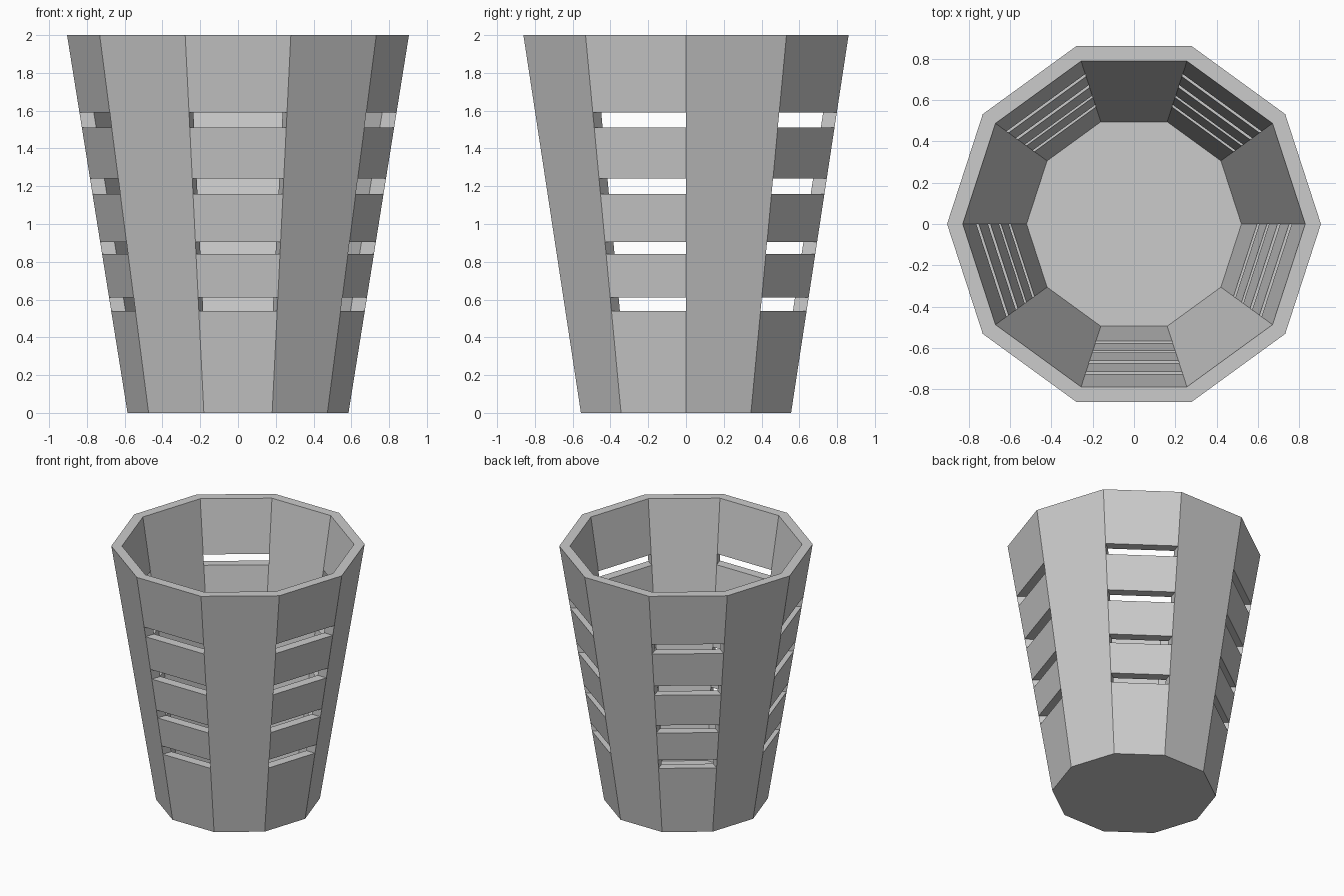
import bpy, bmesh
from math import cos, sin, pi

if "Cube" in bpy.data.objects:
    bpy.data.objects.remove(bpy.data.objects["Cube"])

SIDES = 10
HEIGHT, R_BOTTOM, R_TOP, WALL, FLOOR = 2.0, 0.585, 0.905, 0.076, 0.07
SLOTS = [(0.54, 0.61), (0.84, 0.905), (1.16, 1.24), (1.51, 1.59)]

bm = bmesh.new()


def ring(z, inset, level):
    """Ring of vertices following the flared wall."""
    r = R_BOTTOM + (R_TOP - R_BOTTOM) * level / HEIGHT - inset
    return [bm.verts.new((r * cos(2 * pi * i / SIDES), r * sin(2 * pi * i / SIDES), z))
            for i in range(SIDES)]


# Matching outer and inner rings at the base, slot edges and rim
levels = [0.0] + [z for slot in SLOTS for z in slot] + [HEIGHT]
outer = [ring(z, 0, z) for z in levels]
inner = [ring(max(z, FLOOR), WALL, max(z, FLOOR)) for z in levels]

# Wall panels; every other side is left open at the slots
for k in range(len(levels) - 1):
    is_slot_row = k % 2 == 1
    for i in range(SIDES):
        j = (i + 1) % SIDES
        o, o2, n, n2 = outer[k], outer[k + 1], inner[k], inner[k + 1]
        if is_slot_row and i % 2 == 1:
            # Slot sill, lintel and two jambs
            bm.faces.new((o[i], o[j], n[j], n[i]))
            bm.faces.new((o2[j], o2[i], n2[i], n2[j]))
            bm.faces.new((o[i], n[i], n2[i], o2[i]))
            bm.faces.new((o[j], o2[j], n2[j], n[j]))
        else:
            bm.faces.new((o[i], o[j], o2[j], o2[i]))
            bm.faces.new((n[j], n[i], n2[i], n2[j]))

# Rim, underside and inside floor
for i in range(SIDES):
    j = (i + 1) % SIDES
    bm.faces.new((outer[-1][i], outer[-1][j], inner[-1][j], inner[-1][i]))
bm.faces.new(outer[0][::-1])
bm.faces.new(inner[0])

mesh = bpy.data.meshes.new("slotted_bin")
bm.to_mesh(mesh)
bm.free()
bpy.context.collection.objects.link(bpy.data.objects.new("slotted_bin", mesh))
